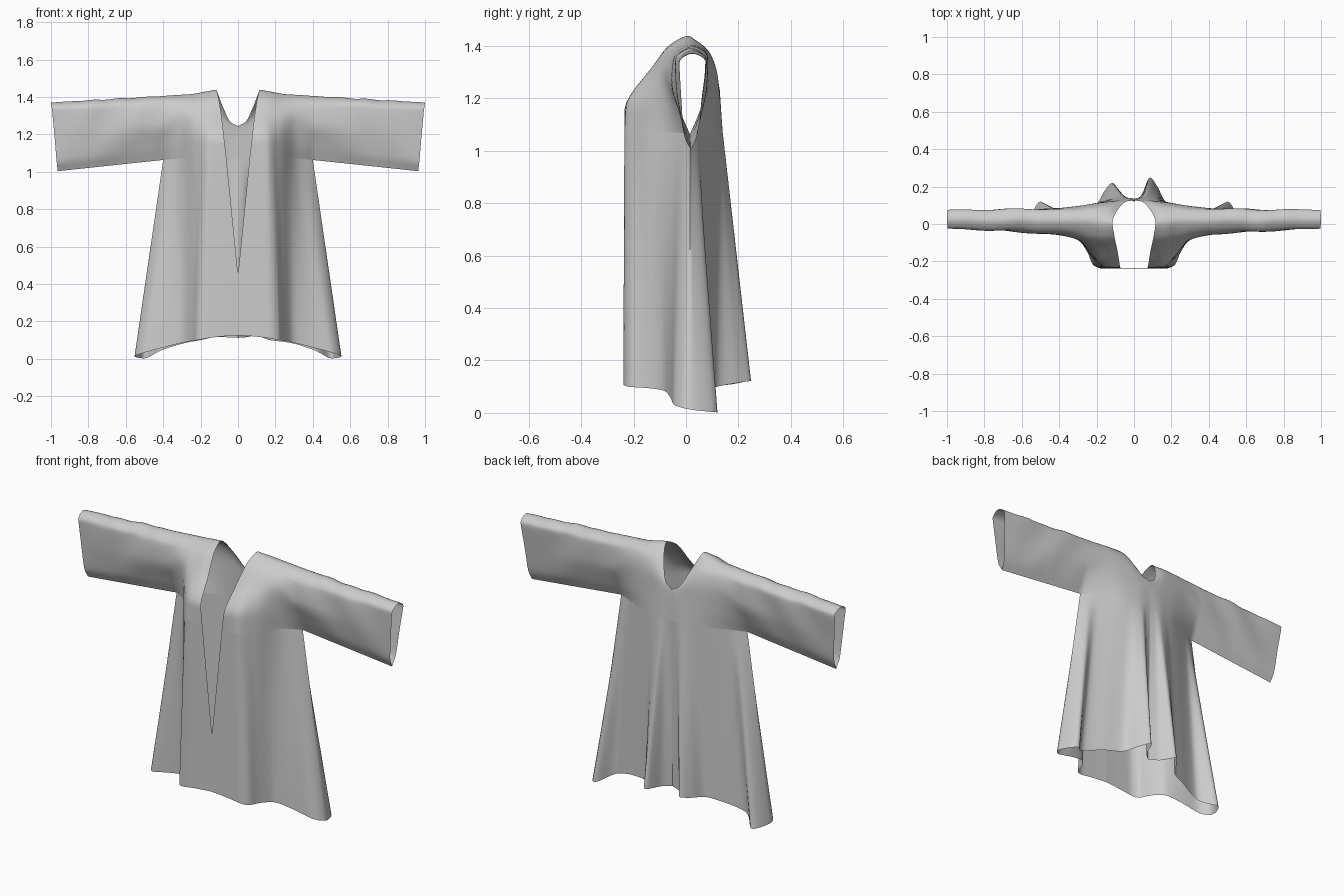
import bpy, bmesh, math
from mathutils import Vector

if "Cube" in bpy.data.objects:
    bpy.data.objects.remove(bpy.data.objects["Cube"])


def slope(a, b):
    """Overshoot-free tangent between two neighbouring differences."""
    return Vector([2 * p * q / (p + q) if p * q > 1e-12 else 0 for p, q in zip(a, b)])


def spline(pts, u):
    """Monotone cubic point at u in 0..1 along control points."""
    n = len(pts) - 1
    f = min(max(u, 0), 1) * n
    i = min(int(f), n - 1)
    t = f - i
    a, b = Vector(pts[i]), Vector(pts[i + 1])
    d = b - a
    m0 = slope(a - Vector(pts[i - 1]), d) if i else d
    m1 = slope(d, Vector(pts[i + 2]) - b) if i + 2 <= n else d
    return a + m0 * t + (3 * d - 2 * m0 - m1) * t * t + (m0 + m1 - 2 * d) * t ** 3


def loft(sections, nu, nv):
    """Smooth grid through cross-sections of equal point count."""
    cols = [[spline(s, v / nv) for v in range(nv + 1)] for s in sections]
    return [[spline([c[v] for c in cols], u / nu) for v in range(nv + 1)]
            for u in range(nu + 1)]


def add_grid(bm, grid, side):
    vs = [[bm.verts.new((side * max(p.x, 0), p.y, max(p.z, 0))) for p in row] for row in grid]
    for a, b in zip(vs, vs[1:]):
        for k in range(len(a) - 1):
            bm.faces.new((a[k], a[k + 1], b[k + 1], b[k]))


# yoke sections: front chest -> over the shoulder -> back chest
neck = [(.062, -.235, 1.07), (.072, -.234, 1.16), (.088, -.145, 1.295), (.106, -.06, 1.405),
        (.115, .01, 1.438), (.08, .085, 1.345), (.04, .12, 1.265), (0, .128, 1.238), (0, .137, 1.07)]
inner = [(.15, -.235, 1.07), (.15, -.228, 1.17), (.15, -.135, 1.31), (.158, -.06, 1.4),
         (.165, .01, 1.43), (.14, .085, 1.38), (.1, .12, 1.29), (.06, .13, 1.2), (.06, .14, 1.07)]
middle = [(.225, -.17, 1.07), (.225, -.165, 1.17), (.23, -.115, 1.3), (.24, -.055, 1.38),
          (.25, .02, 1.415), (.235, .08, 1.385), (.2, .11, 1.3), (.16, .12, 1.18), (.15, .125, 1.07)]
outer = [(.31, -.05, 1.07), (.305, -.07, 1.17), (.31, -.08, 1.29), (.32, -.045, 1.375),
         (.33, .02, 1.41), (.32, .075, 1.38), (.31, .095, 1.29), (.30, .085, 1.17), (.305, .065, 1.07)]
armhole = [(.40, .015, 1.063), (.40, -.022, 1.15), (.40, -.058, 1.26), (.40, -.045, 1.36),
           (.40, .02, 1.405), (.40, .08, 1.365), (.40, .085, 1.26), (.40, .052, 1.15), (.40, .015, 1.063)]
cuff = [(.964, .018, 1.003), (.97, -.007, 1.06), (.982, -.018, 1.2), (.995, -.025, 1.335),
        (1, .025, 1.37), (.995, .076, 1.335), (.982, .06, 1.2), (.97, .043, 1.06), (.964, .018, 1.003)]

# hem from front centre to the side fold, then to the back folds
hem_front = [(0, -.237, .125), (.08, -.239, .12), (.16, -.239, .11), (.215, -.222, .1),
             (.25, -.15, .095), (.3, -.085, .085), (.4, -.06, .06), (.5, -.047, .033)]
hem_side = [(.553, .015, .013), (.5, .12, .002), (.41, .045, .045), (.28, .08, .085)]
back_fold = [(.17, .12, .1), (.125, .2, .115), (.085, .248, .122), (.04, .155, .115), (0, .12, .112)]
back_fold_left = [(.2, .11, .1), (.155, .18, .11), (.115, .22, .118), (.06, .15, .115), (0, .12, .112)]

NU, NV, ROWS, NS = 24, 48, 32, 36
bm = bmesh.new()
for side, fold in ((1, back_fold), (-1, back_fold_left)):
    # shoulders and neckline
    yoke = loft([neck, inner, middle, outer, armhole], NU, NV)
    add_grid(bm, yoke, side)

    # sleeve with soft diagonal wrinkles fading at both ends
    sleeve = []
    for i in range(NS + 1):
        u = i / NS
        row = []
        for v in range(NV + 1):
            p = yoke[-1][v].lerp(spline(cuff, v / NV), u)
            fade = math.sin(math.pi * u) * math.sin(math.pi * v / NV) * (1 - .5 * u)
            p.y += .007 * fade * math.sin(20 * p.x + 16 * (p.z - 1.2) + side)
            p.z += .003 * fade * math.sin(45 * p.x + 2 * side)
            row.append(p)
        sleeve.append(row)
    add_grid(bm, sleeve, side)

    # flared skirt from hem to chest with the front slit
    chest = [c[0] for c in yoke] + [c[-1] for c in yoke[-2::-1]]
    n = len(chest) - 1
    fine = 2 * n
    edge = hem_front + hem_side + fold
    skirt = []
    for r in range(ROWS + 1):
        t = r / ROWS
        row = []
        for j in range(fine + 1):
            k = j // 2
            top = chest[k].lerp(chest[min(k + 1, n)], (j % 2) / 2)
            row.append(spline(edge, j / fine).lerp(top, t))
        slit = max(0, .062 * (t - 11 / ROWS) / (1 - 11 / ROWS))
        shift = slit - row[0].x
        for j, p in enumerate(row):
            p.x += shift * max(0, 1 - j / (fine * .14))
        skirt.append(row)
    add_grid(bm, skirt, side)

bmesh.ops.remove_doubles(bm, verts=bm.verts, dist=.0006)
bmesh.ops.recalc_face_normals(bm, faces=bm.faces)
mesh = bpy.data.meshes.new("robe")
bm.to_mesh(mesh)
bm.free()
robe = bpy.data.objects.new("robe", mesh)
bpy.context.collection.objects.link(robe)
bpy.context.view_layer.objects.active = robe
robe.select_set(True)
bpy.ops.object.shade_smooth_by_angle(angle=math.radians(60))
